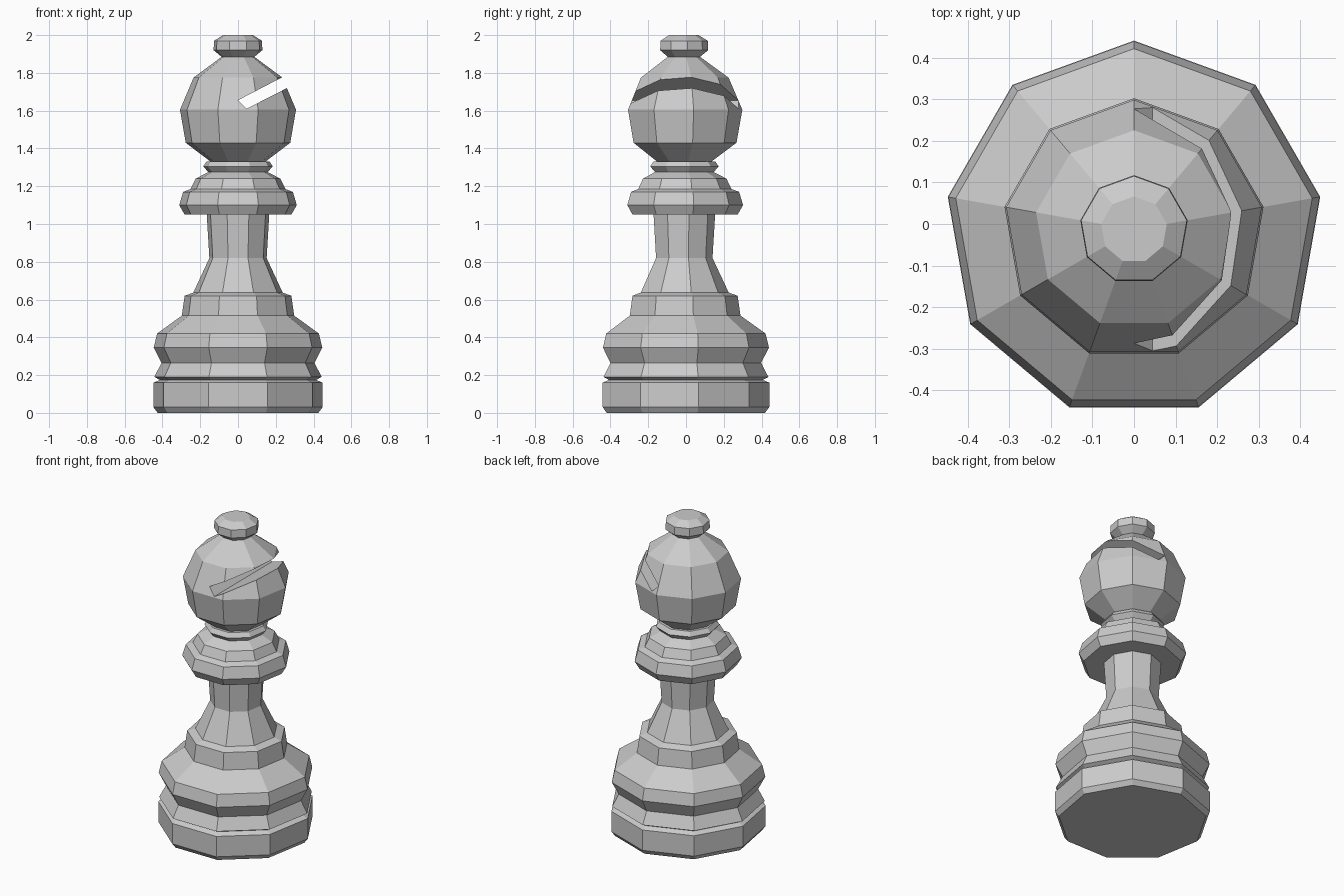
import bpy, bmesh
from math import cos, sin, pi

if "Cube" in bpy.data.objects:
    bpy.data.objects.remove(bpy.data.objects["Cube"])

SIDES = 9
CY = -0.0137   # odd-sided lathe, shifted so the bounds are centred


def lathe(name, profile):
    """Closed faceted lathe from (radius, height) points, bottom to top."""
    bm = bmesh.new()
    rings = []
    for r, z in profile:
        rings.append([bm.verts.new((r * cos(pi / 2 + 2 * pi * i / SIDES),
                                    CY + r * sin(pi / 2 + 2 * pi * i / SIDES), z))
                      for i in range(SIDES)])
    for a, b in zip(rings, rings[1:]):
        for i in range(SIDES):
            j = (i + 1) % SIDES
            bm.faces.new((a[i], a[j], b[j], b[i]))
    bm.faces.new(rings[0][::-1])
    bm.faces.new(rings[-1])
    return finish(name, bm)


def prism_y(name, outline, depth):
    """Outline in x-z pushed through along y."""
    bm = bmesh.new()
    face = bm.faces.new([bm.verts.new((x, -depth, z)) for x, z in outline])
    new = bmesh.ops.extrude_face_region(bm, geom=[face])["geom"]
    bmesh.ops.translate(bm, vec=(0, 2 * depth, 0),
                        verts=[v for v in new if isinstance(v, bmesh.types.BMVert)])
    return finish(name, bm)


def finish(name, bm):
    bmesh.ops.recalc_face_normals(bm, faces=bm.faces)
    mesh = bpy.data.meshes.new(name)
    bm.to_mesh(mesh)
    bm.free()
    ob = bpy.data.objects.new(name, mesh)
    bpy.context.collection.objects.link(ob)
    return ob


# Foot, groove and stepped base
lathe("base", [(0.432, 0), (0.4545, 0.03), (0.4545, 0.16), (0.42, 0.175),
               (0.45, 0.19), (0.411, 0.265), (0.453, 0.345), (0.435, 0.42),
               (0.302, 0.515), (0.287, 0.62), (0.24, 0.637)])

# Flared stem
lathe("stem", [(0.24, 0.637), (0.154, 0.82), (0.168, 1.05)])

# Collar with upper step and neck band
lathe("collar", [(0.287, 1.05), (0.316, 1.10), (0.295, 1.17), (0.255, 1.185),
                 (0.228, 1.24), (0.16, 1.275), (0.187, 1.305), (0.168, 1.332)])

# Head
head = lathe("head", [(0.15, 1.332), (0.281, 1.43), (0.312, 1.605),
                      (0.239, 1.775), (0.088, 1.885)])

# Finial
lathe("finial", [(0.088, 1.885), (0.131, 1.92), (0.129, 1.97), (0.08, 2.0)])

# Slanted slot through the right of the head
cutter = prism_y("slot_cutter", [(0, 1.655), (0.045, 1.61), (0.45, 1.817), (0.45, 1.889)], 0.6)
cutter.hide_render = True
cutter.hide_viewport = True
cut = head.modifiers.new("slot", 'BOOLEAN')
cut.operation = 'DIFFERENCE'
cut.solver = 'EXACT'
cut.object = cutter
